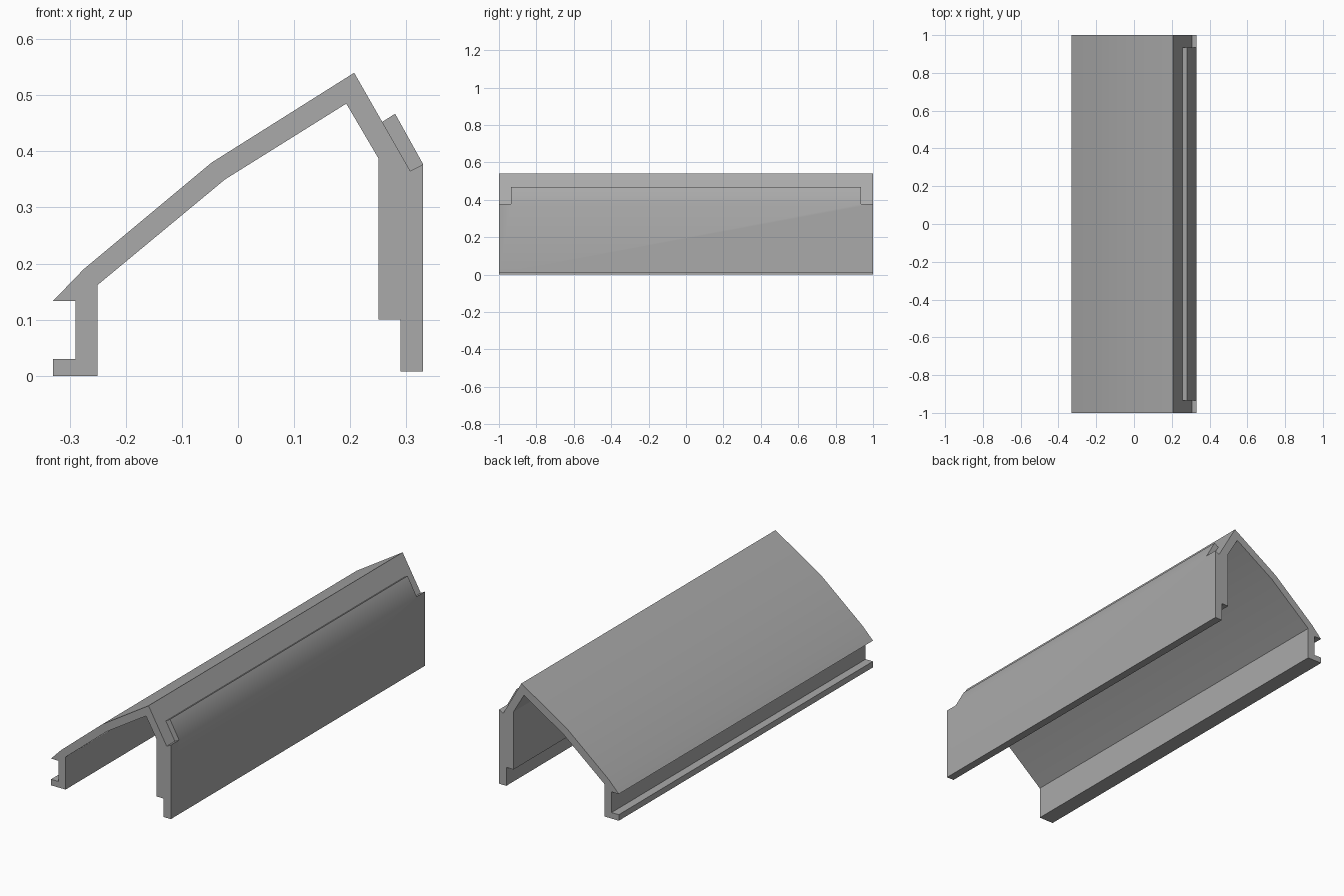
import bpy, bmesh, math

if "Cube" in bpy.data.objects:
    bpy.data.objects.remove(bpy.data.objects["Cube"], do_unlink=True)

grey = bpy.data.materials.new("plain_grey")
grey.use_nodes = True
grey.diffuse_color = (0.4, 0.4, 0.4, 1)
grey.node_tree.nodes["Principled BSDF"].inputs["Base Color"].default_value = (0.4, 0.4, 0.4, 1)


def extrude_profile(name, points, half_length):
    """Extrude an x-z outline along y, centred on the origin."""
    bm = bmesh.new()
    face = bm.faces.new([bm.verts.new((x, -half_length, z)) for x, z in points])
    result = bmesh.ops.extrude_face_region(bm, geom=[face], use_keep_orig=True)
    moved = [v for v in result["geom"] if isinstance(v, bmesh.types.BMVert)]
    bmesh.ops.translate(bm, verts=moved, vec=(0, 2 * half_length, 0))
    bmesh.ops.recalc_face_normals(bm, faces=bm.faces[:])
    mesh = bpy.data.meshes.new(name)
    bm.to_mesh(mesh)
    bm.free()
    mesh.materials.append(grey)
    obj = bpy.data.objects.new(name, mesh)
    bpy.context.collection.objects.link(obj)
    return obj


# Bent roof with a stepped wall on the left and a flanged wall on the right
roof_top = [(-0.33, 0.133), (-0.275, 0.19), (-0.047, 0.38), (0.207, 0.54), (0.307, 0.365)]
tall_wall = [(0.33, 0.377), (0.33, 0.008), (0.29, 0.008), (0.29, 0.1), (0.25, 0.1), (0.25, 0.388)]
roof_underside = [(0.193, 0.485), (-0.023, 0.35), (-0.25, 0.162)]
short_wall = [(-0.25, 0), (-0.33, 0), (-0.33, 0.03), (-0.29, 0.03), (-0.29, 0.133)]
shell = extrude_profile("roof_shell", roof_top + tall_wall + roof_underside + short_wall, 1)

# Raised strip lying on the steep slope, stopping short of both ends
strip_outline = [(0.257, 0.4525), (0.28, 0.467), (0.33, 0.377), (0.307, 0.365)]
strip = extrude_profile("raised_strip", strip_outline, 0.935)
strip.hide_render = True
strip.hide_set(True)

# Merge the strip into the shell so the wall flows into it
union = shell.modifiers.new("merge_strip", "BOOLEAN")
union.operation = "UNION"
union.solver = "EXACT"
union.object = strip
bpy.context.view_layer.objects.active = shell
shell.select_set(True)
bpy.ops.object.modifier_apply(modifier=union.name)
bpy.data.objects.remove(strip, do_unlink=True)
bpy.ops.object.shade_smooth_by_angle(angle=math.radians(30))
